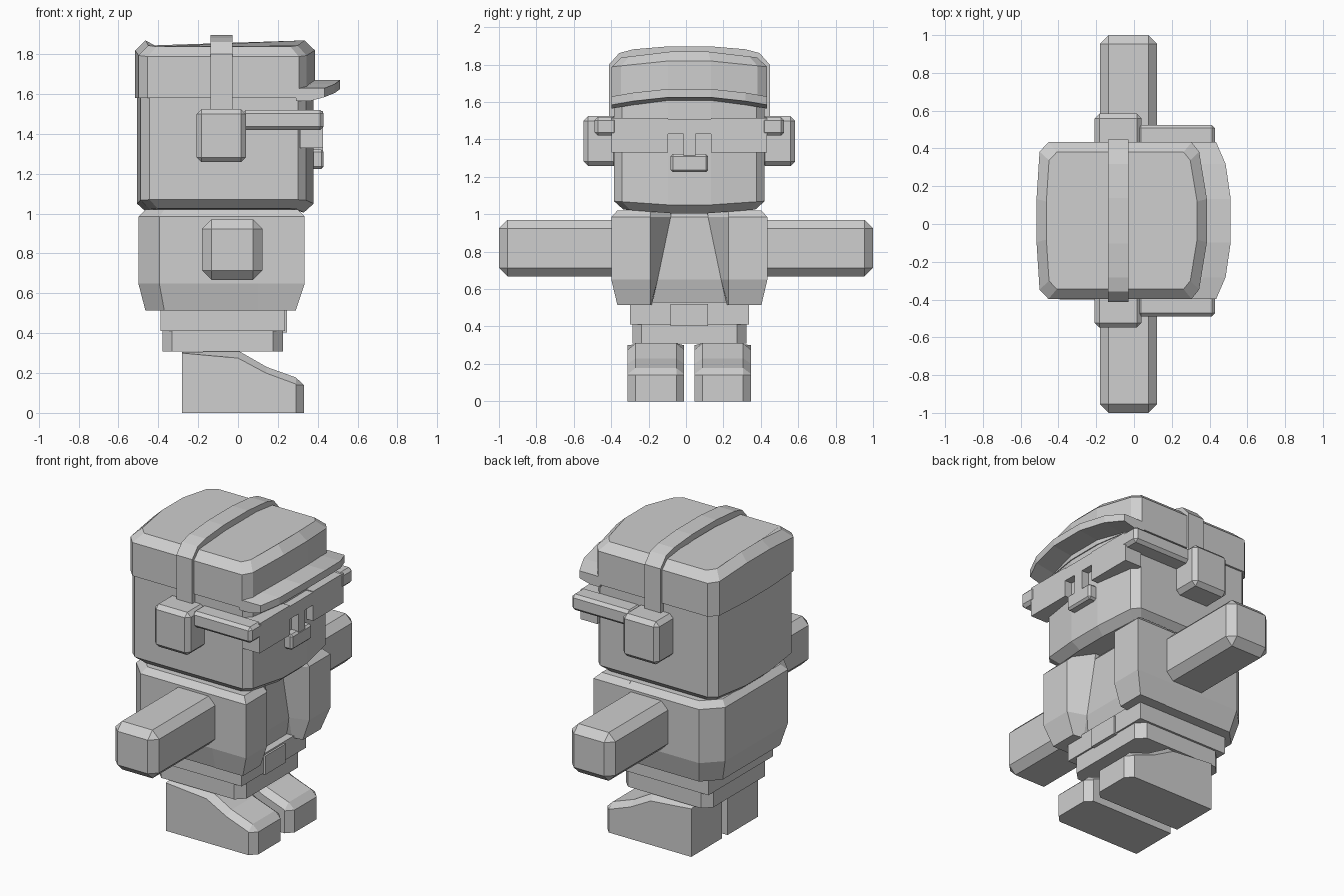
import bpy, bmesh
from mathutils import Vector

if "Cube" in bpy.data.objects:
    bpy.data.objects.remove(bpy.data.objects["Cube"])

CY = 0.018  # side-to-side centre of the figure
GREY = bpy.data.materials.new("light grey")
GREY.diffuse_color = (0.62, 0.62, 0.62, 1)
GREY.use_nodes = True
GREY.node_tree.nodes["Principled BSDF"].inputs["Base Color"].default_value = GREY.diffuse_color


def finish(name, bm):
    bmesh.ops.recalc_face_normals(bm, faces=bm.faces[:])
    me = bpy.data.meshes.new(name)
    bm.to_mesh(me)
    bm.free()
    me.materials.append(GREY)
    ob = bpy.data.objects.new(name, me)
    bpy.context.scene.collection.objects.link(ob)
    return ob


def loft(name, rings):
    """Skin a stack of equal-length closed rings and cap both ends."""
    bm = bmesh.new()
    vs = [[bm.verts.new(p) for p in r] for r in rings]
    n = len(rings[0])
    for a, b in zip(vs, vs[1:]):
        for i in range(n):
            j = (i + 1) % n
            bm.faces.new((a[i], a[j], b[j], b[i]))
    bm.faces.new(vs[0])
    bm.faces.new(vs[-1])
    return finish(name, bm)


def box(name, x, y, z, bevel=0):
    bm = bmesh.new()
    bmesh.ops.create_cube(bm, size=1)
    for v in bm.verts:
        v.co = Vector([(r[0] + r[1]) / 2 + c * (r[1] - r[0]) for c, r in zip(v.co, (x, y, z))])
    if bevel:
        bmesh.ops.bevel(bm, geom=bm.edges[:], offset=bevel, segments=1, affect='EDGES')
    return finish(name, bm)


def sides(s, a, b):
    """y range at distance a..b from the centre on side s."""
    return tuple(sorted((CY + s * a, CY + s * b)))


def mirrored(half):
    return half + [(x, -d) for x, d in reversed(half)]


def ring(half, z, inset=0, sag=0):
    """Plan outline at height z, shrunk by inset, sagging away from the middle."""
    cx = (max(p[0] for p in half) + min(p[0] for p in half)) / 2
    hx = max(p[0] for p in half) - cx
    hy = max(p[1] for p in half)
    out = []
    for x, d in mirrored(half):
        drop = sag * max(0, abs(d) - 0.11) / 0.29
        out.append((cx + (x - cx) * (1 - inset / hx), CY + d * (1 - inset / hy), z - drop))
    return out


# Head and cap share a bowed, corner-cut outline
head = [(-0.507, 0.115), (-0.49, 0.36), (-0.445, 0.403), (0.3, 0.403), (0.342, 0.36), (0.38, 0.115)]
cap = [(-0.516, 0.115), (-0.5, 0.365), (-0.453, 0.415), (0.305, 0.415), (0.345, 0.365), (0.386, 0.115)]
loft("head", [ring(head, 1.005, 0.05, -0.02), ring(head, 1.05, 0, -0.02), ring(head, 1.62)])
loft("cap", [ring(cap, 1.58), ring(cap, 1.82, 0, 0.03), ring(cap, 1.87, 0.052, 0.03)])

# Brim curving round the front of the cap
slices = []
for d, x, z in ((-0.415, 0.435, 1.63), (-0.3, 0.485, 1.65), (-0.115, 0.512, 1.67),
                (0.115, 0.512, 1.67), (0.3, 0.485, 1.65), (0.415, 0.435, 1.63)):
    y = CY + d
    slices.append([(0.29, y, z - 0.065), (0.36, y, z - 0.065), (x, y, z - 0.045),
                   (x, y, z), (x - 0.12, y, z), (0.29, y, z - 0.01)])
loft("cap_brim", slices)

# Headband running over the cap from ear to ear
arc = [(0.43, 1.5), (0.43, 1.8), (0.375, 1.862), (0.3, 1.882), (0.12, 1.897)]
arc = arc + [(-d, z) for d, z in reversed(arc)]
slices = []
for d, z in arc:
    k = 0.925
    zi = z if z < 1.6 else z - 0.04
    slices.append([(-0.138, CY + d, z), (-0.028, CY + d, z),
                   (-0.028, CY + d * k, zi), (-0.138, CY + d * k, zi)])
loft("headband", slices)

# Parts on both sides of the body
for s, side in ((-1, "right"), (1, "left")):
    box("ear_pad_" + side, (-0.208, 0.04), sides(s, 0.38, 0.566), (1.258, 1.525), 0.025)
    box("visor_arm_" + side, (0.02, 0.43), sides(s, 0.385, 0.507), (1.42, 1.52), 0.018)
    box("visor_lens_" + side, (0.31, 0.427), sides(s, 0.115, 0.415), (1.33, 1.515))
    box("arm_" + side, (-0.18, 0.122), tuple(sorted((s * 0.3, s * 1.0))), (0.668, 0.97), 0.046)

    # Jacket front panel with a slanted inner edge
    rows = []
    for z, outer, x, inner in ((0.515, 0.385, 0.29, 0.2), (0.65, 0.417, 0.335, 0.17),
                               (0.985, 0.417, 0.335, 0.1), (1.02, 0.385, 0.3, 0.095)):
        rows.append([(0.1, CY + s * outer, z), (x, CY + s * outer, z),
                     (x, CY + s * 0.208, z), (0.22, CY + s * inner, z), (0.1, CY + s * inner, z)])
    loft("jacket_panel_" + side, rows)

    # Shoe with a sloping instep and softened rim
    rim = [(-0.28, 0), (-0.28, 0.3), (0.0, 0.275), (0.14, 0.2), (0.29, 0.145), (0.29, 0.14), (0.29, 0)]
    mid = [(-0.28, 0), (-0.28, 0.305), (0.005, 0.31), (0.145, 0.23), (0.29, 0.178), (0.33, 0.14), (0.33, 0)]
    loft("shoe_" + side, [[(x, CY + s * d, z) for x, z in prof] for d, prof in
                          ((0.028, rim), (0.07, mid), (0.288, mid), (0.33, rim))])

# Visor bridge and nose piece
box("visor_bridge", (0.31, 0.427), sides(1, -0.13, 0.13), (1.43, 1.51))
box("nose_base", (0.33, 0.43), sides(1, -0.1, 0.1), (1.225, 1.322), 0.012)
box("nose_stem", (0.33, 0.427), sides(1, -0.032, 0.032), (1.31, 1.432))

# Torso: back of the jacket with wide cut corners, shirt between the panels
coat = [(-0.5, 0.31), (-0.395, 0.417), (0.15, 0.417), (0.22, 0.2)]
rows = []
for z, i in ((0.515, 0.035), (0.65, 0), (0.985, 0), (1.02, 0.035)):
    rows.append(ring(coat, z, i))
loft("torso", rows)

# Belt, buckle and trousers
box("belt", (-0.39, 0.235), sides(1, -0.318, 0.318), (0.41, 0.53))
box("buckle", (0.2, 0.247), sides(1, -0.1, 0.1), (0.403, 0.52))
pants = [(-0.38, 0.255), (-0.33, 0.305), (0.175, 0.305), (0.225, 0.255)]
loft("trousers", [ring(pants, 0.308), ring(pants, 0.42)])
